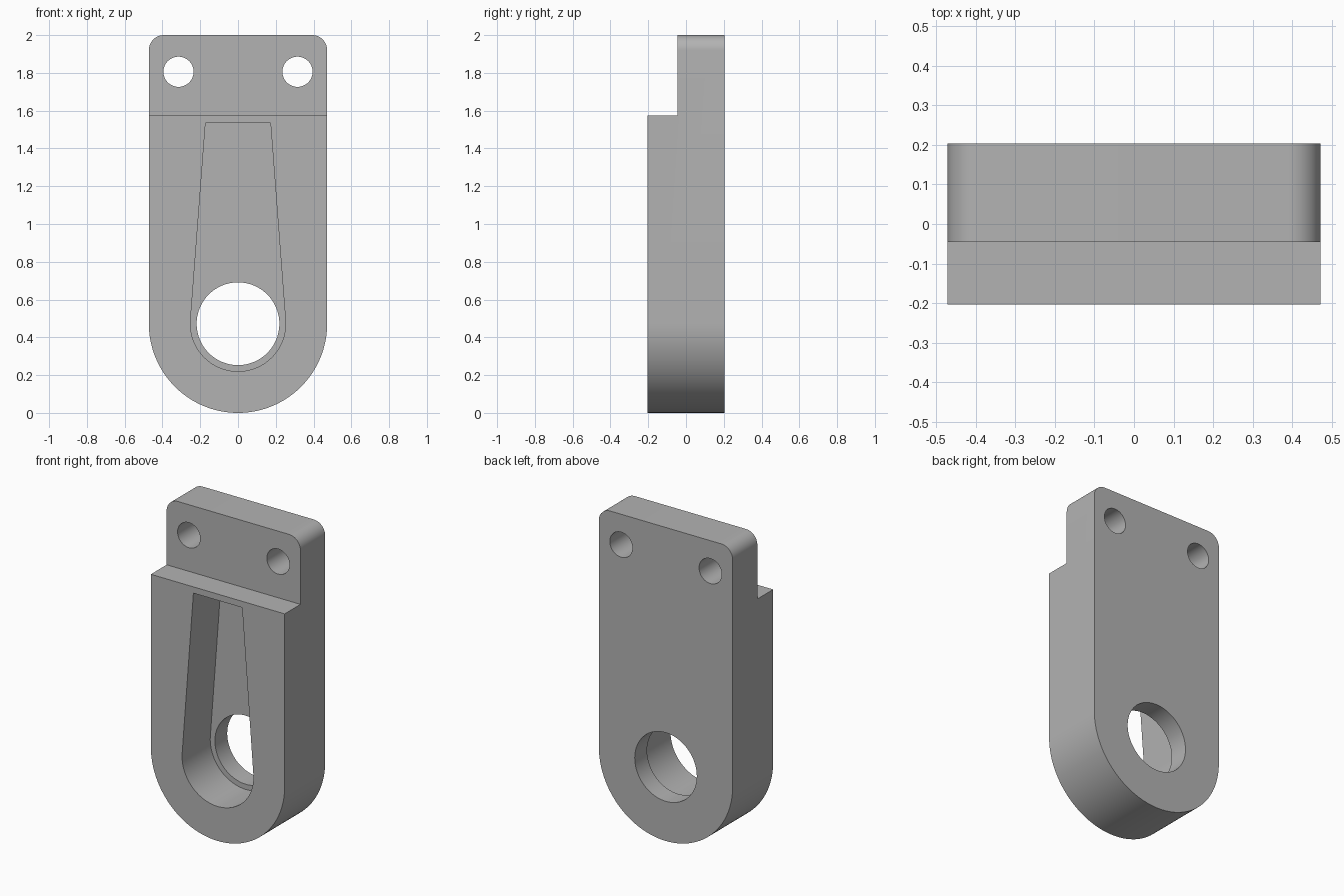
import bpy
import bmesh
from math import sin, cos, pi, atan2, acos, hypot

default = bpy.data.objects.get("Cube")
if default:
    bpy.data.objects.remove(default, do_unlink=True)

# Main dimensions
HALF_W = 0.472            # also the radius of the rounded lower end
AXIS_Z = HALF_W           # height of the large bore
FRONT, BACK = -0.204, 0.204
STEP_Y, STEP_Z = -0.045, 1.575
FLOOR_Y = 0.08            # floor of the tapered pocket
POCKET_R, POCKET_TOP, POCKET_HALF = 0.252, 1.535, 0.172

grey = bpy.data.materials.new("plain grey")
grey.use_nodes = True
grey.diffuse_color = (0.45, 0.45, 0.45, 1)
grey.node_tree.nodes["Principled BSDF"].inputs["Base Color"].default_value = grey.diffuse_color


def arc(cx, cz, r, start, end, steps):
    """Points along an arc in the XZ plane."""
    return [(cx + r * cos(start + (end - start) * i / steps),
             cz + r * sin(start + (end - start) * i / steps))
            for i in range(steps + 1)]


def prism(name, points, y0, y1):
    """Extrude an XZ outline from y0 to y1."""
    bm = bmesh.new()
    face = bm.faces.new([bm.verts.new((x, y0, z)) for x, z in points])
    extruded = bmesh.ops.extrude_face_region(bm, geom=[face])["geom"]
    moved = [v for v in extruded if isinstance(v, bmesh.types.BMVert)]
    bmesh.ops.translate(bm, verts=moved, vec=(0, y1 - y0, 0))
    bmesh.ops.recalc_face_normals(bm, faces=bm.faces)
    mesh = bpy.data.meshes.new(name)
    bm.to_mesh(mesh)
    bm.free()
    mesh.materials.append(grey)
    obj = bpy.data.objects.new(name, mesh)
    bpy.context.collection.objects.link(obj)
    return obj


def cylinder(name, x, z, r, y0, y1, steps):
    return prism(name, arc(x, z, r, 0, 2 * pi, steps)[:-1], y0, y1)


def cut(target, cutter):
    """Subtract the cutter and discard it."""
    cutter.hide_render = True
    mod = target.modifiers.new("cut", "BOOLEAN")
    mod.operation = "DIFFERENCE"
    mod.solver = "EXACT"
    mod.object = cutter
    bpy.context.view_layer.objects.active = target
    bpy.ops.object.modifier_apply(modifier=mod.name)
    bpy.data.objects.remove(cutter, do_unlink=True)


# Plate with a round lower end and two rounded upper corners
corner = 0.08
outline = arc(0, AXIS_Z, HALF_W, pi, 2 * pi, 64)
outline += arc(HALF_W - corner, 2 - corner, corner, 0, pi / 2, 12)
outline += arc(corner - HALF_W, 2 - corner, corner, pi / 2, pi, 12)
body = prism("bracket_body", outline, FRONT, BACK)

# Thinner mounting flange at the top
step = [(-1, STEP_Z), (1, STEP_Z), (1, 3), (-1, 3)]
cut(body, prism("flange_step_cutter", step, -1, STEP_Y))

# Tapered pocket whose sides run tangent to its round lower end
rise = POCKET_TOP - AXIS_Z
tangent = atan2(rise, POCKET_HALF) - acos(POCKET_R / hypot(rise, POCKET_HALF))
pocket = arc(0, AXIS_Z, POCKET_R, pi - tangent, 2 * pi + tangent, 64)
pocket += [(POCKET_HALF, POCKET_TOP), (-POCKET_HALF, POCKET_TOP)]
cut(body, prism("pocket_cutter", pocket, -1, FLOOR_Y))

# Large bore and the pair of mounting holes
cut(body, cylinder("bore_cutter", 0, AXIS_Z, 0.219, -1, 1, 96))
for side in (-1, 1):
    cut(body, cylinder("mounting_hole_cutter", side * 0.315, 1.806, 0.08, -1, 1, 48))

bpy.ops.object.select_all(action="DESELECT")
body.select_set(True)
bpy.context.view_layer.objects.active = body
bpy.ops.object.shade_smooth_by_angle(angle=pi / 6)
